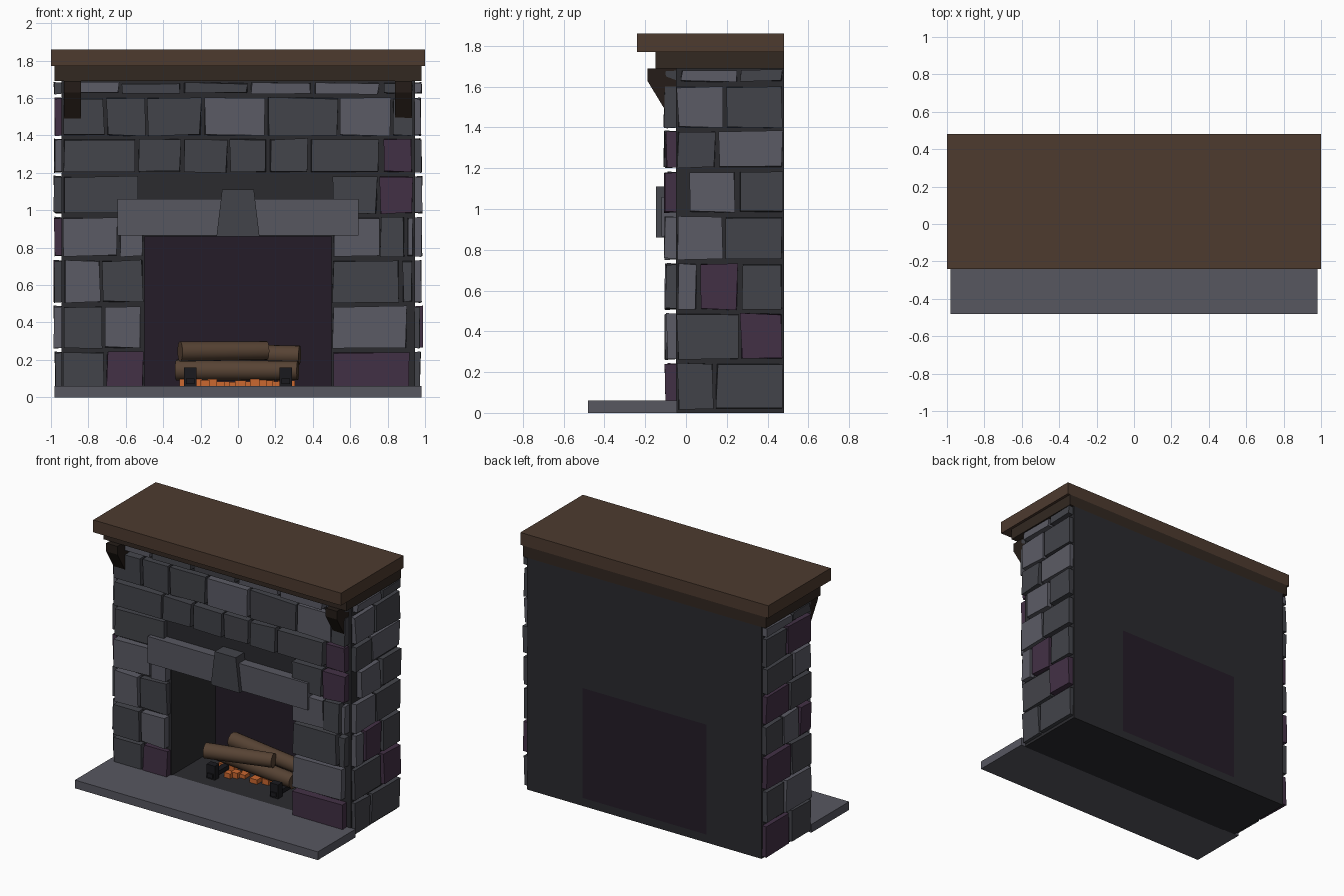
import bpy, bmesh, random
from mathutils import Vector

if "Cube" in bpy.data.objects:
    bpy.data.objects.remove(bpy.data.objects["Cube"])

random.seed(4)


def mat(name, r, g, b):
    m = bpy.data.materials.new(name)
    m.diffuse_color = (r, g, b, 1)
    m.use_nodes = True
    m.node_tree.nodes["Principled BSDF"].inputs["Base Color"].default_value = m.diffuse_color
    return m


D = mat("stone_dark", .055, .057, .068)
L = mat("stone_light", .105, .105, .13)
P = mat("stone_purple", .055, .03, .06)
MORTAR = mat("mortar", .024, .024, .028)
SOOT = mat("soot", .018, .012, .021)
SLAB = mat("slab", .095, .095, .118)
WOOD = mat("wood", .075, .043, .028)
WOOD2 = mat("wood_dark", .032, .021, .015)
WOOD3 = mat("wood_darkest", .018, .012, .009)
LOG = mat("log_bark", .095, .056, .034)
IRON = mat("iron", .01, .01, .013)
EMBER = mat("ember", .6, .14, .03)


def finish(bm, name, m):
    bmesh.ops.recalc_face_normals(bm, faces=bm.faces)
    me = bpy.data.meshes.new(name)
    bm.to_mesh(me)
    bm.free()
    me.materials.append(m)
    o = bpy.data.objects.new(name, me)
    bpy.context.collection.objects.link(o)
    return o


def box(name, x, y, z, m):
    bm = bmesh.new()
    bmesh.ops.create_cube(bm, size=1)
    for v in bm.verts:
        v.co = [r[0] if c < 0 else r[1] for c, r in zip(v.co, (x, y, z))]
    return finish(bm, name, m)


def prism(name, pts, offset, m):
    """Closed profile extruded along offset."""
    bm = bmesh.new()
    f = bm.faces.new([bm.verts.new(p) for p in pts])
    r = bmesh.ops.extrude_face_region(bm, geom=[f])
    bmesh.ops.translate(bm, vec=offset, verts=[g for g in r["geom"] if isinstance(g, bmesh.types.BMVert)])
    return finish(bm, name, m)


def stone(name, side, u, z, m):
    """Rough block; side 0 = front, +1/-1 = right/left."""
    depth = random.uniform(.042, .058) if side == 0 else random.uniform(.028, .042)
    j = lambda a: random.uniform(-a, a)
    bm = bmesh.new()
    bmesh.ops.create_cube(bm, size=1)
    for v in bm.verts:
        outer = v.co.y < 0
        a = (u[0] if v.co.x < 0 else u[1]) + (j(.007) if outer else 0)
        h = (z[0] if v.co.z < 0 else z[1]) + (j(.006) if outer else 0)
        d = depth + j(.004) if outer else -.02
        v.co = (a, -.05 - d, h) if side == 0 else (side * (.945 + d), a, h)
    finish(bm, name, m)


def log(name, a, b, r):
    a, b = Vector(a), Vector(b)
    bm = bmesh.new()
    bmesh.ops.create_cone(bm, cap_ends=True, segments=20, radius1=r, radius2=r * .92, depth=(b - a).length)
    o = finish(bm, name, LOG)
    o.location = (a + b) / 2
    o.rotation_euler = (b - a).to_track_quat('Z', 'Y').to_euler()
    bpy.context.view_layer.objects.active = o
    o.select_set(True)
    bpy.ops.object.shade_smooth_by_angle()
    o.select_set(False)


# chimney breast with opening, firebox floor and back
prism("core", [(x, -.05, z) for x, z in [(-.945, 0), (-.5, 0), (-.5, .86), (.5, .86), (.5, 0),
                                         (.945, 0), (.945, 1.69), (-.945, 1.69)]], (0, .53, 0), MORTAR)
box("firebox_floor", (-.5, .5), (-.05, .48), (0, .058), MORTAR)
box("firebox_back", (-.5, .5), (.455, .48), (.058, .86), SOOT)
box("hearth", (-.98, .98), (-.48, -.045), (0, .06), SLAB)

# stone courses: each entry is (start, end, material)
ROWS = [(.02, .24), (.265, .485), (.51, .73), (.755, .96), (.985, 1.18), (1.205, 1.38), (1.40, 1.60), (1.625, 1.68)]
FRONT = [
    [(-.93, -.72, D), (-.70, -.51, P), (.51, .91, P)],
    [(-.93, -.73, D), (-.71, -.52, L), (.51, .90, L)],
    [(-.93, -.74, L), (-.72, -.51, D), (.51, .86, D), (.88, .93, D)],
    [(-.93, -.65, L), (-.63, -.51, L), (.51, .75, L), (.765, .89, D), (.905, .935, L)],
    [(-.93, -.54, D), (.51, .74, D), (.76, .93, P)],
    [(-.93, -.55, D), (-.53, -.31, D), (-.29, -.15, D), (-.13, .15, D), (.17, .37, D), (.39, .75, D), (.78, .93, P)],
    [(-.93, -.72, D), (-.70, -.50, D), (-.48, -.20, D), (-.18, .14, L), (.16, .53, D), (.55, .81, L), (.83, .93, D)],
    [(-.93, -.64, L), (-.62, -.31, D), (-.29, .05, D), (.07, .39, L), (.41, .75, L), (.78, .93, D)],
]
FRONT[5][2:4] = [(-.29, -.19 + .13, D), (-.04, .15, D)]
RIGHT = [
    [(-.04, .13, D), (.15, .47, D)], [(-.04, .25, D), (.27, .47, P)],
    [(-.04, .05, L), (.075, .25, P), (.28, .47, D)], [(-.04, .175, L), (.2, .47, D)],
    [(.02, .24, L), (.265, .47, D)], [(-.04, .14, D), (.165, .47, L)],
    [(-.04, .18, L), (.2, .47, D)], [(-.02, .25, L), (.27, .47, D)],
]
LEFT = [
    [(-.04, .18, D), (.2, .47, P)], [(-.04, .25, L), (.27, .47, D)],
    [(-.04, .18, D), (.2, .47, P)], [(-.04, .08, P), (.1, .26, L), (.28, .47, D)],
    [(-.04, .2, D), (.22, .47, P)], [(-.04, .15, L), (.17, .47, D)],
    [(-.04, .22, P), (.24, .47, D)], [(-.03, .16, D), (.18, .47, L)],
]
for label, side, table in (("front", 0, FRONT), ("right", 1, RIGHT), ("left", -1, LEFT)):
    for i, (z, row) in enumerate(zip(ROWS, table)):
        for k, (a, b, m) in enumerate(row):
            stone(f"{label}_stone_{i}_{k}", side, (a, b), z, m)

# lintel and keystone
box("lintel", (-.645, .645), (-.12, -.04), (.865, 1.06), SLAB)
prism("keystone", [(-.115, -.148, .86), (.115, -.148, .86), (.085, -.148, 1.11), (-.085, -.148, 1.11)],
      (0, .1, 0), D)

# mantel and corbels
box("mantel_shelf", (-1, 1), (-.24, .48), (1.77, 1.86), WOOD)
box("mantel_beam", (-.98, .98), (-.15, .48), (1.69, 1.77), WOOD2)
for s in (-1, 1):
    prism("corbel", [(s * .84, y, z) for y, z in [(-.04, 1.69), (-.19, 1.69), (-.19, 1.63), (-.105, 1.49), (-.04, 1.49)]],
          (s * .09, 0, 0), WOOD3)
    # andiron: front block and log bar
    x = s * .255
    box("andiron_post", (x - .033, x + .033), (.05, .10), (.058, .16), IRON)
    box("andiron_bar", (x - .022, x + .022), (.04, .38), (.07, .1), IRON)

# logs
log("log_base", (-.33, .27, .145), (.32, .19, .143), .056)
log("log_front", (-.31, .07, .245), (.155, .19, .25), .054)
log("log_back", (-.27, .33, .235), (.33, .25, .225), .055)

# embers
for i in range(16):
    x = -.29 + i * .038
    y, w, h = random.uniform(.15, .32), random.uniform(.018, .034), random.uniform(.025, .045)
    box(f"ember_{i}", (x - w, x + w), (y - w, y + w), (.056, .056 + h), EMBER)
